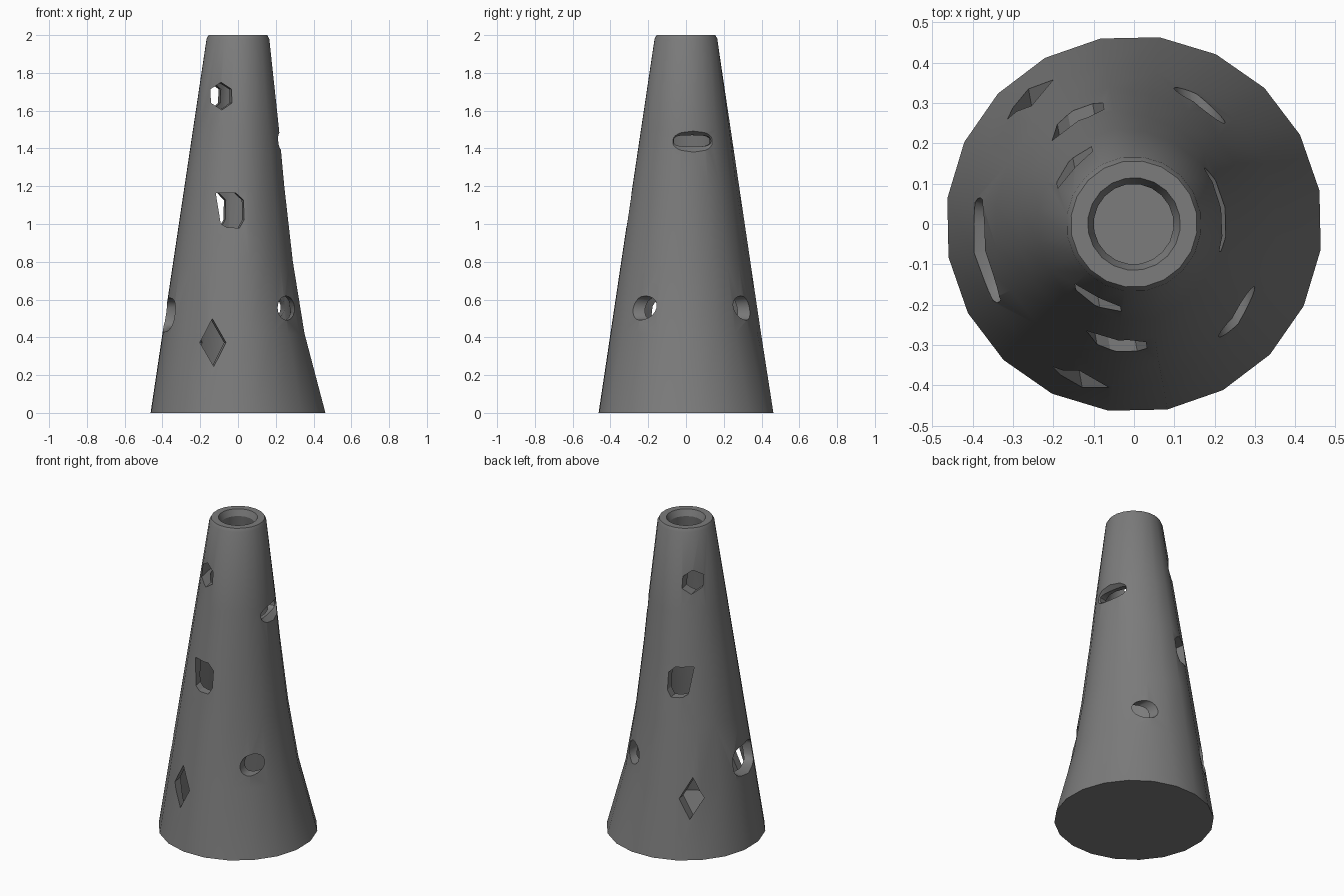
import bpy, bmesh, math
from mathutils import Matrix

TURN = math.radians(10.2)
SIDES = 20
cube = bpy.data.objects.get("Cube")
if cube:
    bpy.data.objects.remove(cube)

grey = bpy.data.materials.new("warm_grey")
grey.use_nodes = True
tone = (0.2, 0.2, 0.2, 1)
grey.diffuse_color = tone
grey.node_tree.nodes["Principled BSDF"].inputs["Base Color"].default_value = tone


def dent(z):
    """Depth of the shallow hollow on one flank."""
    pts = [(0, 0), (0.42, 0.05), (0.8, 0.055), (1.2, 0.04), (1.5, 0.022), (2, 0)]
    for (a, p), (b, q) in zip(pts, pts[1:]):
        if z <= b:
            return p + (q - p) * (z - a) / (b - a)
    return 0


def loft(name, rings):
    """Closed solid through a list of rings of points."""
    bm = bmesh.new()
    loops = [[bm.verts.new(p) for p in ring] for ring in rings]
    n = len(loops[0])
    for a, b in zip(loops, loops[1:]):
        for i in range(n):
            j = (i + 1) % n
            bm.faces.new((a[i], a[j], b[j], b[i]))
    bm.faces.new(loops[0][::-1])
    bm.faces.new(loops[-1])
    bmesh.ops.recalc_face_normals(bm, faces=bm.faces)
    bmesh.ops.rotate(bm, verts=bm.verts, matrix=Matrix.Rotation(TURN, 3, "Z"))
    mesh = bpy.data.meshes.new(name)
    bm.to_mesh(mesh)
    bm.free()
    obj = bpy.data.objects.new(name, mesh)
    bpy.context.collection.objects.link(obj)
    return obj


def ring(r, z):
    out = []
    for i in range(SIDES):
        a = math.tau * i / SIDES
        d = r - dent(z) * max(0, math.cos(a)) ** 0.7
        out.append((d * math.cos(a), d * math.sin(a), z))
    return out


# Hollow tapered body: outside wall, rim, inside wall, floor
heights = [0, 0.42, 0.8, 1.2, 1.5, 1.98]
outer = [(0.467 - 0.151 * z, z) for z in heights]
rim = [(0.157, 2), (0.115, 2), (0.1, 1.96)]
inner = [(r - 0.055, max(z, 0.05)) for r, z in outer[-2::-1]]
body = loft("tapered_tower", [ring(r, z) for r, z in outer + rim + inner])
body.data.materials.append(grey)


def oval(w, h, power, n=20):
    """Rounded outline; a lower power gives a boxier shape."""
    out = []
    for i in range(n):
        c, s = math.cos(math.tau * i / n), math.sin(math.tau * i / n)
        out.append((w * math.copysign(abs(c) ** power, c),
                    h * math.copysign(abs(s) ** power, s)))
    return out


def through(name, u, z, outline):
    """Cutter that passes from front to back."""
    return loft(name, [[(u + a, v, z + b) for a, b in outline] for v in (-0.7, 0.7)])


def side_port(name, z, stations):
    """Flared cutter in one flank; each station is (reach, half width, half height)."""
    return loft(name, [[(u, a, z + b) for a, b in oval(w, h, 0.6)]
                       for u, w, h in stations])


hexagon = [(0.073 * 0.72 * math.sin(math.tau * i / 6) * 1.1,
            0.073 * math.cos(math.tau * i / 6)) for i in range(6)]
window = [(-0.07, 0.093), (0.03, 0.093), (0.07, 0.055), (0.07, -0.05),
          (0.045, -0.093), (-0.02, -0.09), (-0.05, -0.07)]
cutters = [
    through("diamond_hole", -0.198, 0.372, [(-0.064, 0), (0, -0.127), (0.064, 0), (0, 0.127)]),
    through("round_hole", 0.212, 0.555, oval(0.055, 0.064, 1)),
    through("window_hole", -0.093, 1.072, window),
    through("hexagon_hole", -0.12, 1.677, hexagon),
    side_port("slot_hole", 1.44, [(0.08, 0.1, 0.03), (0.19, 0.1, 0.03), (0.25, 0.15, 0.075)]),
    side_port("wide_hole", 0.525, [(-0.22, 0.13, 0.08), (-0.36, 0.13, 0.08), (-0.44, 0.17, 0.115)]),
]

# Cut every opening, then bake the result
for c in cutters:
    c.hide_render = True
    mod = body.modifiers.new(c.name, "BOOLEAN")
    mod.operation = "DIFFERENCE"
    mod.solver = "EXACT"
    mod.object = c
bpy.context.view_layer.update()
graph = bpy.context.evaluated_depsgraph_get()
baked = bpy.data.meshes.new_from_object(body.evaluated_get(graph))
body.modifiers.clear()
body.data = baked
for c in cutters:
    bpy.data.objects.remove(c)
baked.materials.clear()
baked.materials.append(grey)

# Smooth round walls, crisp openings
bpy.ops.object.select_all(action="DESELECT")
body.select_set(True)
bpy.context.view_layer.objects.active = body
bpy.ops.object.shade_smooth_by_angle(angle=math.radians(30))
